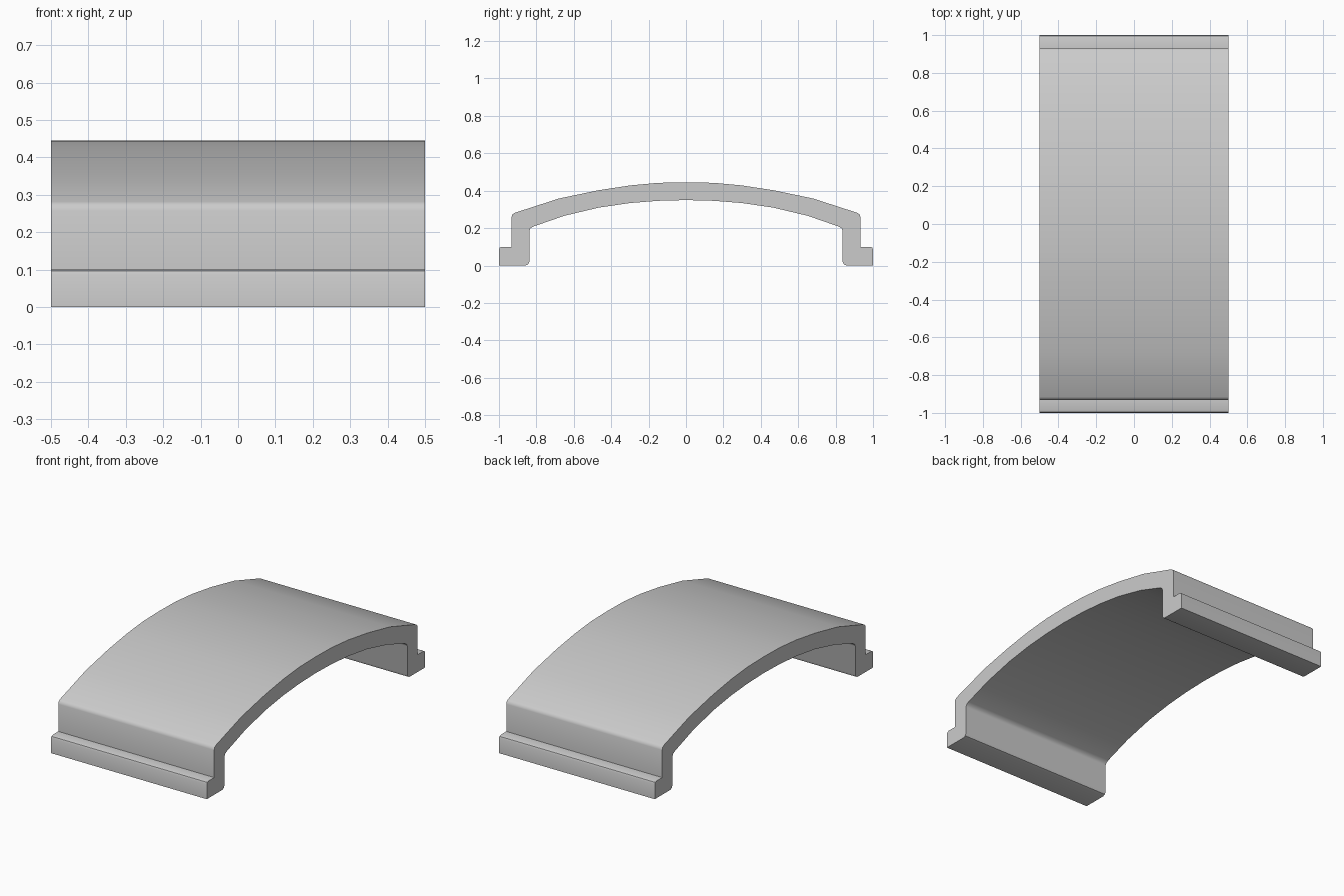
import bpy, bmesh, math

if "Cube" in bpy.data.objects:
    bpy.data.objects.remove(bpy.data.objects["Cube"])

# Half of the cross-section (y, z): outer arch, step, foot, inner arch
outer = [(0.15, 0.442), (0.30, 0.428), (0.47, 0.402), (0.68, 0.358),
         (0.915, 0.282), (0.928, 0.273), (0.933, 0.258), (0.933, 0.10),
         (0.985, 0.10), (0.996, 0.096), (1.0, 0.085), (1.0, 0.0)]
inner = [(0.858, 0.0), (0.844, 0.006), (0.838, 0.02), (0.838, 0.185),
         (0.832, 0.199), (0.815, 0.209), (0.65, 0.266), (0.465, 0.310),
         (0.30, 0.334), (0.15, 0.346)]
half = outer + inner


def mirrored(points):
    return [(-y, z) for y, z in reversed(points)]


profile = [(0, 0.445)] + half + [(0, 0.35)] + mirrored(half)

# Extrude the full profile along x
bm = bmesh.new()
face = bm.faces.new([bm.verts.new((-0.5, y, z)) for y, z in profile])
result = bmesh.ops.extrude_face_region(bm, geom=[face])
moved = [v for v in result["geom"] if isinstance(v, bmesh.types.BMVert)]
bmesh.ops.translate(bm, verts=moved, vec=(1, 0, 0))
bmesh.ops.recalc_face_normals(bm, faces=bm.faces)

mesh = bpy.data.meshes.new("arched_cover")
bm.to_mesh(mesh)
bm.free()
cover = bpy.data.objects.new("arched_cover", mesh)
bpy.context.collection.objects.link(cover)

# Smooth arch and rounded corners, crisp steps and ends
bpy.context.view_layer.objects.active = cover
cover.select_set(True)
bpy.ops.object.shade_smooth_by_angle(angle=math.radians(40))
